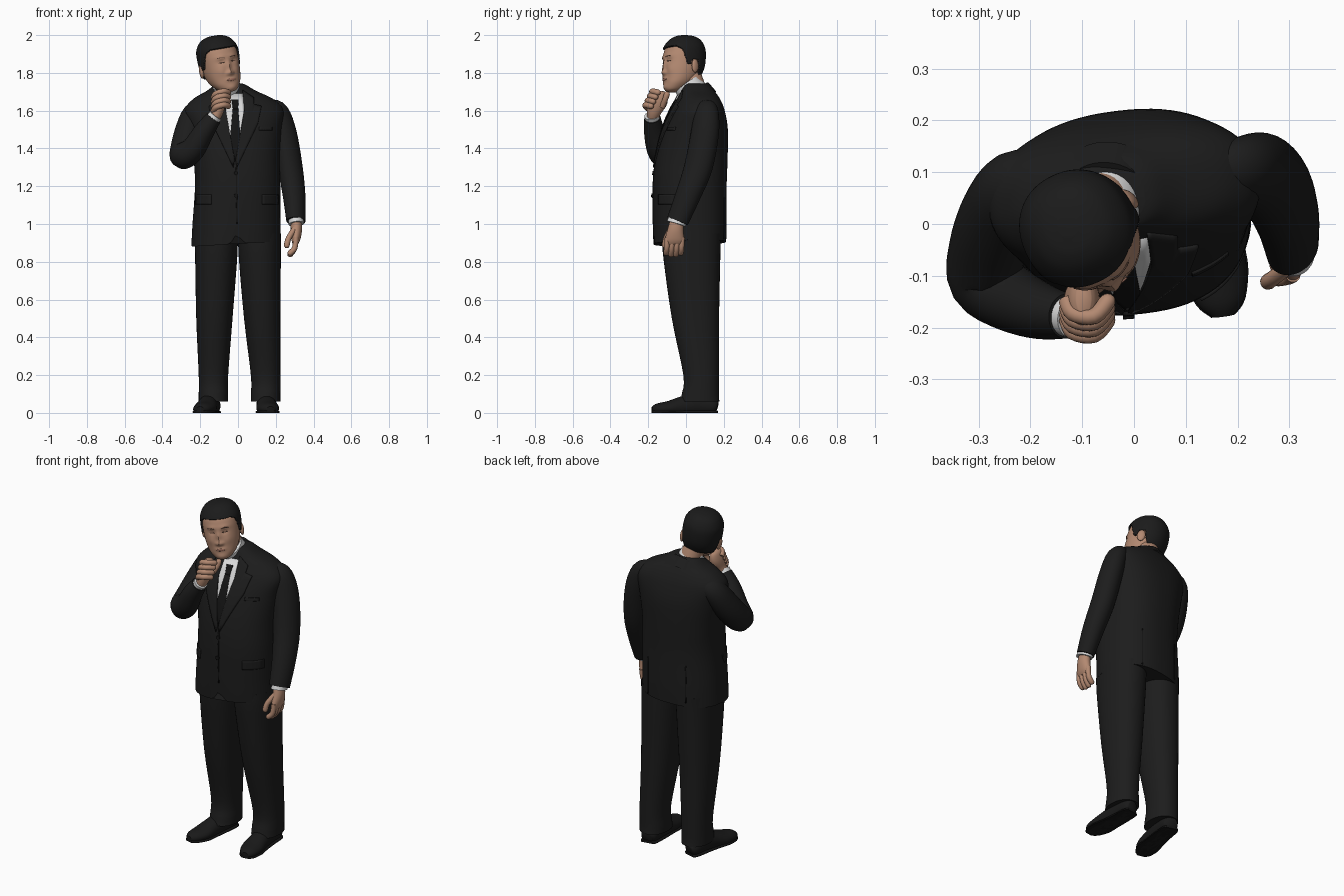
import bpy, bmesh
from math import sin, cos, pi, exp, radians
from mathutils import Vector, Matrix
from mathutils.bvhtree import BVHTree

if "Cube" in bpy.data.objects:
    bpy.data.objects.remove(bpy.data.objects["Cube"], do_unlink=True)


def material(name, r, g, b):
    mat = bpy.data.materials.new(name)
    mat.use_nodes = True
    mat.diffuse_color = (r, g, b, 1)
    shader = next(n for n in mat.node_tree.nodes if n.type == 'BSDF_PRINCIPLED')
    shader.inputs["Base Color"].default_value = (r, g, b, 1)
    shader.inputs["Roughness"].default_value = .8
    return mat


SUIT = material("suit_black", .012, .012, .012)
SEAM = material("seam_black", .007, .007, .007)
SHOE = material("shoe_black", .01, .01, .01)
HAIR = material("hair_black", .011, .011, .011)
BROW = material("brow_brown", .12, .065, .045)
SKIN = material("skin", .45, .25, .165)
LIPS = material("lip_brown", .36, .17, .12)
SHIRT = material("shirt_white", .7, .7, .7)


def finish(name, bm, mat, matrix=None):
    """Turn a bmesh into a smooth object that keeps its hard edges."""
    bm.normal_update()
    for face in bm.faces:
        face.smooth = True
    for edge in bm.edges:
        edge.smooth = edge.calc_face_angle(0) < .8
    mesh = bpy.data.meshes.new(name)
    bm.to_mesh(mesh)
    bm.free()
    mesh.materials.append(mat)
    obj = bpy.data.objects.new(name, mesh)
    bpy.context.collection.objects.link(obj)
    if matrix:
        obj.matrix_world = matrix
    return obj


def spline(rows, steps):
    """Catmull-Rom interpolation through rows of numbers."""
    out = []
    last = len(rows) - 1
    for i in range(last):
        a, b, c, d = (rows[min(max(i + k, 0), last)] for k in (-1, 0, 1, 2))
        for s in range(steps):
            t = s / steps
            out.append([q + t * ((r - p) + t * ((2*p - 5*q + 4*r - w) + t * (3*q - p - 3*r + w))) / 2
                        for p, q, r, w in zip(a, b, c, d)])
    return out + [list(rows[-1])]


def loft(name, rows, mat, n=40, steps=4, power=2, flat=False, yaw=0, matrix=None, shape=None):
    """Skin rounded sections; each row is x, y, z, half width, half depth."""
    rows = spline(rows, steps)
    mid = [Vector(r[:3]) for r in rows]
    u = Vector((cos(yaw), sin(yaw), 0))
    bm = bmesh.new()
    rings = []
    for i, row in enumerate(rows):
        t = Vector((0, 0, 1))
        if not flat:
            t = (mid[min(i + 1, len(mid) - 1)] - mid[max(i - 1, 0)]).normalized()
        u = (u - t * u.dot(t)).normalized()
        v = t.cross(u)
        ring = []
        for k in range(n):
            c, s = cos(2 * pi * k / n), sin(2 * pi * k / n)
            a = abs(c) ** (2 / power) * (1 if c > 0 else -1) * max(row[3], .001)
            b = abs(s) ** (2 / power) * (1 if s > 0 else -1) * max(row[4], .001)
            co = mid[i] + u * a + v * b
            ring.append(bm.verts.new(shape(co) if shape else co))
        rings.append(ring)
    for lo, hi in zip(rings, rings[1:]):
        for k in range(n):
            bm.faces.new((lo[k - 1], lo[k], hi[k], hi[k - 1]))
    bm.faces.new(rings[0])
    bm.faces.new(rings[-1])
    bmesh.ops.recalc_face_normals(bm, faces=bm.faces[:])
    return finish(name, bm, mat, matrix)


def finger(name, points, r):
    a, b = Vector(points[-2]), Vector(points[-1])
    tip = b + (b - a).normalized() * r * .8
    loft(name, [(*p, r, r) for p in points] + [(*tip, r * .4, r * .4)], SKIN, n=14)


def surface(obj):
    mesh = obj.data
    return BVHTree.FromPolygons([v.co for v in mesh.vertices], [p.vertices[:] for p in mesh.polygons])


def plate(name, outline, mat, tree, side=-1, lift=.004, matrix=None):
    """Lay a thin shape, drawn in x and z, on the front or back of a surface."""
    bm = bmesh.new()
    bm.faces.new([bm.verts.new((x, 0, z)) for x, z in outline])
    bmesh.ops.triangulate(bm, faces=bm.faces[:])
    bmesh.ops.subdivide_edges(bm, edges=bm.edges[:], cuts=5, use_grid_fill=True)
    for v in bm.verts:
        hit = tree.ray_cast(Vector((v.co.x, side, v.co.z)), Vector((0, -side, 0)))[0]
        if hit is None:
            hit = tree.find_nearest(Vector((v.co.x, side * .2, v.co.z)))[0]
        v.co = hit + Vector((0, side * lift, 0))
    bm.normal_update()
    if sum(f.normal.y for f in bm.faces) * side < 0:
        bmesh.ops.reverse_faces(bm, faces=bm.faces[:])
    solid = finish(name, bm, mat, matrix).modifiers.new("thickness", 'SOLIDIFY')
    solid.thickness = min(lift * 1.5, .009)
    solid.offset = -1


def box(x, z, w, h):
    return [(x - w, z - h), (x + w, z - h), (x + w, z + h), (x - w, z + h)]


def oval(x, z, w, h, n=12):
    return [(x + w * cos(2 * pi * k / n), z + h * sin(2 * pi * k / n)) for k in range(n)]


# Jacket body, with a slanted hem that opens at the front
def hem(co):
    near = max(0, 1 - (co.z - .88) / .14)
    rise = .03 * (co.x + .25) / .5 + (.05 * exp(-((co.x + .005) / .025) ** 2) if co.y < 0 else .01)
    return co + Vector((0, 0, rise * near))


jacket = loft("jacket", [
    (-.01, .02, .88, .236, .19), (-.008, .02, 1, .232, .193), (-.002, .02, 1.2, .225, .193),
    (-.008, .03, 1.35, .227, .188), (-.015, .048, 1.5, .245, .17), (-.02, .06, 1.6, .262, .14),
    (-.025, .065, 1.66, .215, .112), (-.035, .06, 1.705, .13, .088), (-.04, .055, 1.735, .085, .07),
    (-.04, .05, 1.745, .06, .05)], SUIT, n=80, steps=6, power=2.35, flat=True, yaw=radians(7), shape=hem)
body = surface(jacket)

# Shirt front, tie and lapels
plate("shirt_front", [(-.07, 1.69), (.026, 1.69), (.034, 1.62), (-.012, 1.33), (-.075, 1.57)], SHIRT, body, lift=.003)
plate("tie_knot", [(-.034, 1.66), (.004, 1.66), (0, 1.61), (-.026, 1.61)], SEAM, body, lift=.009)
plate("tie_blade", [(-.027, 1.615), (.001, 1.615), (.014, 1.45), (-.012, 1.33), (-.042, 1.45)], SEAM, body, lift=.006)
lapel = [(.026, 1.71), (.085, 1.67), (.085, 1.635), (.125, 1.625), (.105, 1.53),
         (-.005, 1.3), (-.012, 1.34), (.034, 1.6)]
plate("left_lapel", lapel, SUIT, body, lift=.008)
plate("right_lapel", [(-.03 - x, z) for x, z in lapel], SUIT, body, lift=.008)

# Pockets, buttons, front edge and back vents
plate("left_pocket_flap", box(.172, 1.13, .042, .026), SUIT, body, lift=.007)
plate("right_pocket_flap", box(-.185, 1.13, .042, .026), SUIT, body, lift=.007)
plate("breast_pocket", box(.148, 1.505, .035, .009), SUIT, body, lift=.006)
plate("front_edge", [(-.012, 1.3), (-.006, 1.3), (-.002, 1), (-.008, 1)], SEAM, body, lift=.003)
for i, z in enumerate((1.27, 1.15)):
    plate(f"button_{i + 1}", oval(-.01, z, .011, .011), SEAM, body, lift=.008)
for side, x in (("left", .11), ("right", -.13)):
    plate(side + "_back_vent", box(x, 1.03, .003, .11), SEAM, body, side=1, lift=.003)

# Neck and collars
loft("neck", [(-.045, .06, 1.66, .062, .062), (-.065, .035, 1.74, .06, .062), (-.085, .015, 1.8, .06, .06)], SKIN)
loft("shirt_collar", [(-.048, .058, 1.67, .076, .08), (-.062, .008, 1.738, .071, .076)], SHIRT)
loft("jacket_collar", [(-.045, .085, 1.655, .094, .088), (-.052, .052, 1.705, .083, .08)], SUIT)


# Legs and shoes
def on_ground(co):
    return Vector((co.x, co.y, max(co.z, 0)))


for side, s, knee, ankle, splay in (("left", 1, .128, .146, 0), ("right", -1, .125, .13, .12)):
    loft(side + "_trouser_leg", [
        (.115 * s, .03, .95, .112, .155), (.115 * s, .03, .84, .112, .152), (knee * s, .05, .5, .096, .125),
        (ankle * s, .08, .2, .078, .094), (ankle * s, .076, .1, .078, .098),
        (ankle * s, .073, .06, .078, .104)], SUIT, power=2.2, flat=True)
    last = [(.145, .16, .03, .03, .03), (.147, .14, .035, .045, .045), (.148, .06, .045, .05, .06),
            (.152, -.02, .035, .054, .052), (.158, -.09, .025, .06, .038),
            (.168, -.15, .02, .045, .03), (.172, -.178, .018, .02, .016)]
    last = [((x + splay * (.06 - y)) * s, y, *rest) for x, y, *rest in last]
    loft(side + "_shoe", last, SHOE, shape=on_ground)
    loft(side + "_sole", [(x, y, .004, w + .003, .01) for x, y, z, w, h in last], SEAM, power=3, shape=on_ground)

# Hanging left arm
loft("left_sleeve", [
    (.17, .1, 1.62, .04, .05), (.212, .107, 1.59, .056, .066), (.246, .1, 1.48, .063, .076),
    (.276, .065, 1.3, .064, .077), (.297, .01, 1.15, .058, .068), (.306, -.045, 1.015, .048, .06)], SUIT)
loft("left_cuff", [(.305, -.04, 1.04, .04, .05), (.309, -.052, 1, .041, .051)], SHIRT)
loft("left_palm", [(.308, -.048, 1.02, .028, .036), (.309, -.055, .97, .03, .042),
                   (.306, -.06, .92, .024, .05), (.303, -.06, .895, .015, .045)], SKIN)
for i in range(4):
    y = -.098 + .026 * i
    drop = .008 * abs(i - 1.5)
    finger(f"left_finger_{i + 1}", [(.307, y, .93), (.3, y - .004, .873), (.275, y - .008, .833 + drop)], .0145)
finger("left_thumb", [(.3, -.08, .975), (.268, -.105, .925), (.258, -.112, .885)], .015)

# Raised right arm
loft("right_sleeve", [
    (-.17, .08, 1.62, .05, .06), (-.228, .07, 1.58, .066, .072), (-.262, .015, 1.49, .072, .08),
    (-.284, -.055, 1.4, .073, .08), (-.286, -.108, 1.362, .071, .072), (-.235, -.145, 1.4, .064, .064),
    (-.18, -.168, 1.49, .054, .055), (-.13, -.178, 1.56, .042, .044)], SUIT)
loft("right_cuff", [(-.145, -.175, 1.54, .037, .039), (-.118, -.181, 1.575, .037, .039)], SHIRT)
loft("right_palm", [(-.125, -.178, 1.56, .029, .03), (-.108, -.168, 1.6, .033, .04), (-.1, -.152, 1.65, .035, .054),
                    (-.098, -.145, 1.69, .026, .046), (-.097, -.143, 1.705, .014, .03)], SKIN)
for i in range(4):
    y, z = -.148 - .012 * i, 1.69 - .024 * i
    finger(f"right_finger_{i + 1}", [(-.13, y, z - .02), (-.117, y - .025, z), (-.077, y - .03, z + .012),
                                     (-.05, y, z + .006)], .0155)
finger("right_thumb", [(-.08, -.125, 1.62), (-.06, -.11, 1.66), (-.055, -.1, 1.69)], .015)

# Head, turned and tilted as one
pose = (Matrix.Translation((-.1, -.006, 1.84)) @ Matrix.Rotation(radians(-10), 4, 'Y')
        @ Matrix.Rotation(radians(25), 4, 'Z'))
skull = [(-.148, .022, -.1, -.05), (-.138, .045, -.11, -.02), (-.11, .07, -.117, .02), (-.08, .085, -.118, .055),
         (-.04, .095, -.118, .08), (0, .099, -.118, .095), (.05, .1, -.115, .1), (.09, .095, -.103, .095),
         (.125, .072, -.075, .075), (.143, .042, -.045, .047), (.15, .01, -.01, .012)]
# Face relief: x, z, width, height, amount, mirrored in x
relief = [(0, -.01, .011, .03, .009), (0, -.047, .013, .014, .016), (.016, -.05, .009, .009, .007),
          (.035, .04, .028, .012, .005), (.036, .014, .018, .011, -.006), (.048, -.035, .022, .025, .005),
          (.012, -.084, .018, .009, .004), (0, -.128, .03, .016, .006)]


def sculpt(co):
    if co.y > -.02:
        return co
    push = 0
    for x, z, w, h, amount in relief:
        for s in ((1, -1) if x else (1,)):
            push += amount * exp(-((co.x - s * x) / w) ** 2 - ((co.z - z) / h) ** 2)
    return co - Vector((0, push, 0))


def skull_rows(grow=0):
    return [(0, (f + b) / 2, z * (1 + grow * 6), w + grow, (b - f) / 2 + grow) for z, w, f, b in skull]


head = loft("head", skull_rows(), SKIN, n=96, steps=6, power=2.15, flat=True, matrix=pose, shape=sculpt)
face = surface(head)
for side, s in (("left", 1), ("right", -1)):
    plate(side + "_eye", oval(.036 * s, .012, .015, .003), BROW, face, lift=.003, matrix=pose)
    plate(side + "_eyebrow", [(.016 * s, .034), (.04 * s, .041), (.06 * s, .035), (.04 * s, .036)],
          BROW, face, lift=.003, matrix=pose)
    bm = bmesh.new()
    bmesh.ops.create_uvsphere(bm, u_segments=20, v_segments=12, radius=1)
    place = (Matrix.Translation((.103 * s, .012, -.018)) @ Matrix.Rotation(radians(20 * s), 4, 'Z')
             @ Matrix.Diagonal((.012, .023, .036, 1)))
    bmesh.ops.transform(bm, matrix=place, verts=bm.verts[:])
    finish(side + "_ear", bm, SKIN, pose)
plate("lips", oval(0, -.085, .025, .007), LIPS, face, lift=.003, matrix=pose)

# Hair: a thicker shell of the head, cut along the hairline
hair = loft("hair", skull_rows(.01), HAIR, n=160, steps=12, power=2.15, flat=True, matrix=pose)
edge_line = [(-1, .09), (-.085, .088), (-.06, .07), (-.045, .03), (-.03, -.012), (-.012, -.012),
             (-.006, .018), (.034, .018), (.044, -.06), (1, -.075)]


def below_hairline(f):
    co = f.calc_center_median()
    for (a, low), (b, high) in zip(edge_line, edge_line[1:]):
        if co.y < b:
            return co.z < low + (high - low) * (co.y - a) / (b - a)


bm = bmesh.new()
bm.from_mesh(hair.data)
bmesh.ops.delete(bm, geom=[f for f in bm.faces if below_hairline(f)], context='FACES')
bm.to_mesh(hair.data)
bm.free()
shell = hair.modifiers.new("thickness", 'SOLIDIFY')
shell.thickness = .012
shell.offset = -1
